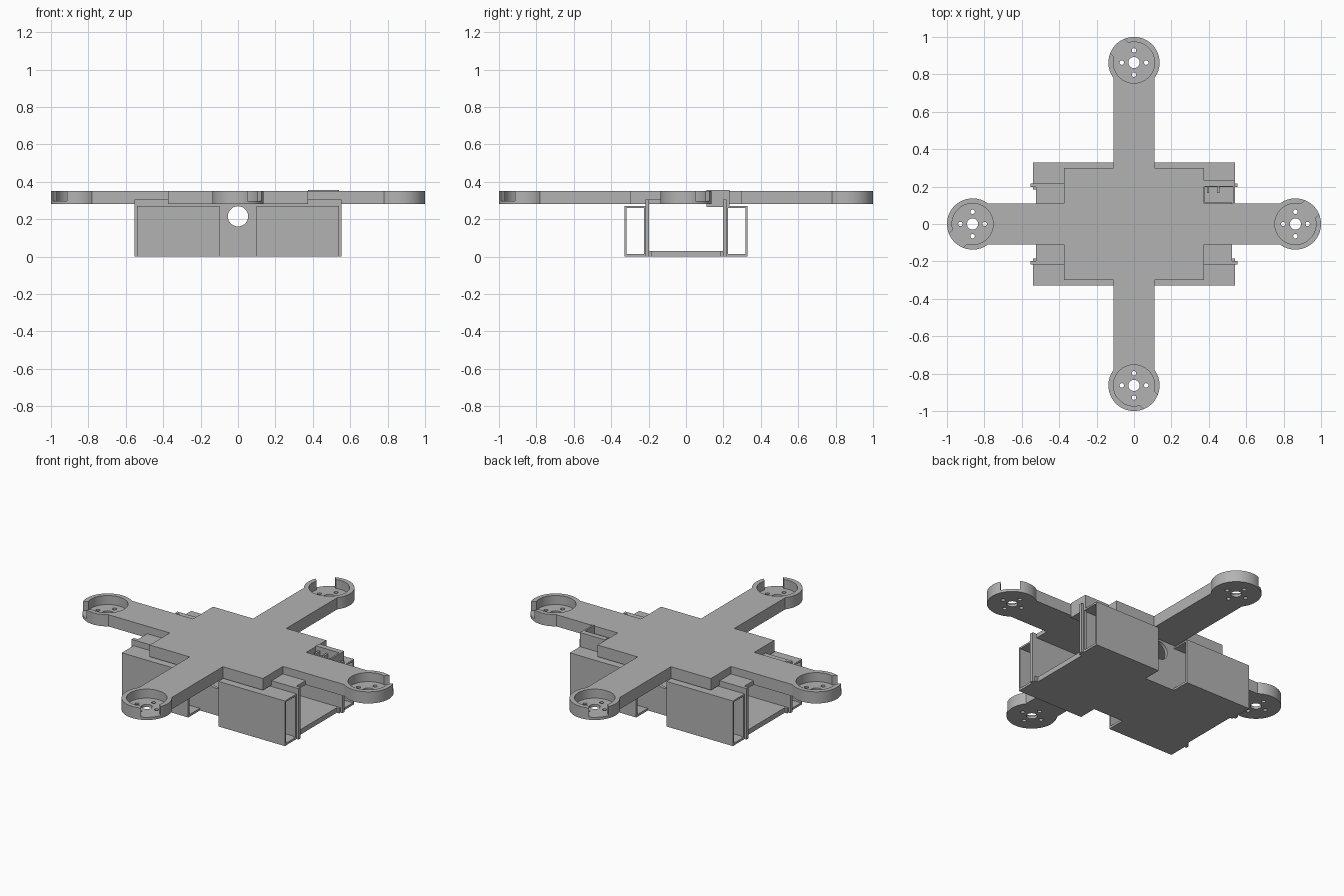
import bpy
import math
from mathutils import Vector

cube = bpy.data.objects.get("Cube")
if cube:
    bpy.data.objects.remove(cube, do_unlink=True)

grey = bpy.data.materials.new("grey plastic")
grey.use_nodes = True
COLOUR = (0.45, 0.45, 0.45, 1)
grey.diffuse_color = COLOUR
for node in grey.node_tree.nodes:
    if node.type == "BSDF_PRINCIPLED":
        node.inputs["Base Color"].default_value = COLOUR


def box(name, x, y, z):
    """Box from (min, max) ranges."""
    lo, hi = (Vector(v) for v in zip(x, y, z))
    bpy.ops.mesh.primitive_cube_add(size=1, location=(lo + hi) / 2)
    ob = bpy.context.object
    ob.name = name
    ob.scale = hi - lo
    bpy.ops.object.transform_apply(location=True, rotation=True, scale=True)
    ob.data.materials.append(grey)
    return ob


def cylinder(name, radius, x, y, z, sides=64, rotation=(0, 0, 0)):
    """Upright cylinder between two heights."""
    bpy.ops.mesh.primitive_cylinder_add(
        vertices=sides, radius=radius, depth=z[1] - z[0],
        location=(x, y, (z[0] + z[1]) / 2), rotation=rotation)
    ob = bpy.context.object
    ob.name = name
    bpy.ops.object.transform_apply(location=True, rotation=True, scale=True)
    ob.data.materials.append(grey)
    return ob


def combine(ob, other, operation="DIFFERENCE"):
    """Apply a boolean and drop the helper."""
    bpy.ops.object.select_all(action="DESELECT")
    bpy.context.view_layer.objects.active = ob
    ob.select_set(True)
    mod = ob.modifiers.new("cut", "BOOLEAN")
    mod.operation = operation
    mod.solver = "EXACT"
    mod.object = other
    bpy.ops.object.modifier_apply(modifier=mod.name)
    bpy.data.objects.remove(other, do_unlink=True)


def smooth(ob):
    bpy.ops.object.select_all(action="DESELECT")
    bpy.context.view_layer.objects.active = ob
    ob.select_set(True)
    bpy.ops.object.shade_smooth_by_angle(angle=math.radians(30))


DECK = (0.28, 0.35)
HUB = 0.863
FLOOR = 0.296

# Central deck
box("centre_deck", (-0.375, 0.375), (-0.3, 0.3), DECK)

# One arm with its motor cup, turned to the four directions
arm = box("arm_right", (0.3, HUB), (-0.11, 0.11), DECK)
combine(arm, cylinder("cup", 0.137, HUB, 0, DECK), "UNION")
combine(arm, cylinder("recess", 0.11, HUB, 0, (FLOOR, 0.4)))
combine(arm, cylinder("shaft_hole", 0.03, HUB, 0, (0.2, 0.4), 32))
for i in range(4):
    a = i * math.pi / 2
    combine(arm, cylinder("screw_hole", 0.012, HUB + 0.065 * math.cos(a),
                          0.065 * math.sin(a), (0.2, 0.4), 16))
# Wire notch through the cup wall
notch = box("notch", (0.06, 0.2), (-0.053, 0.053), (FLOOR, 0.4))
notch.rotation_euler.z = math.pi / 4
notch.location.x = HUB
bpy.context.view_layer.update()
combine(arm, notch)
smooth(arm)
for i, side in enumerate(("back", "left", "front"), 1):
    other = bpy.data.objects.new("arm_" + side, arm.data.copy())
    bpy.context.collection.objects.link(other)
    other.rotation_euler.z = i * math.pi / 2

# Tray floor and lid; the lid has an opening for the connector pocket
box("tray_floor", (-0.525, 0.525), (-0.2, 0.2), (0, 0.03))
lid = box("tray_lid", (-0.525, 0.525), (-0.2, 0.2), (0.28, 0.305))
combine(lid, box("lid_opening", (0.38, 0.6), (0.115, 0.3), (0.2, 0.4)))

for s, side in ((-1, "front"), (1, "back")):
    def span(a, b):
        return tuple(sorted((s * a, s * b)))

    # Tray wall with a round window
    wall = box("tray_wall_" + side, (-0.553, 0.553), span(0.197, 0.217), (0, 0.305))
    window = cylinder("window", 0.054, 0, 0, (-0.05, 0.05), 48,
                      (math.pi / 2, 0, 0))
    window.location = (0, s * 0.207, 0.215)
    bpy.context.view_layer.update()
    combine(wall, window)
    smooth(wall)

    # Open-ended channels either side of the window
    for t, end in ((-1, "right"), (1, "left")):
        def along(a, b):
            return tuple(sorted((t * a, t * b)))

        tag = f"_{side}_{end}"
        channel = box("channel" + tag, along(0.1, 0.54), span(0.21, 0.328), (0, 0.27))
        combine(channel, box("bore", along(0, 0.6), span(0.219, 0.317), (0.013, 0.26)))
        # Thin lip round the outer mouth
        box("lip_side" + tag, along(0.525, 0.54), span(0.217, 0.225), (0.013, 0.26))
        # Small foot beside the tray mouth
        box("tray_foot" + tag, along(0.52, 0.54), span(0.185, 0.2), (0, 0.03))

# Connector pocket on one corner
box("pocket_floor", (0.375, 0.54), (0.11, 0.232), (0.265, 0.275))
box("pocket_back", (0.375, 0.54), (0.2, 0.232), (0.265, 0.355))
box("pocket_end", (0.53, 0.54), (0.11, 0.232), (0.265, 0.355))
for x in (0.39, 0.445):
    box("pocket_pin", (x, x + 0.012), (0.165, 0.2), (0.275, 0.33))
